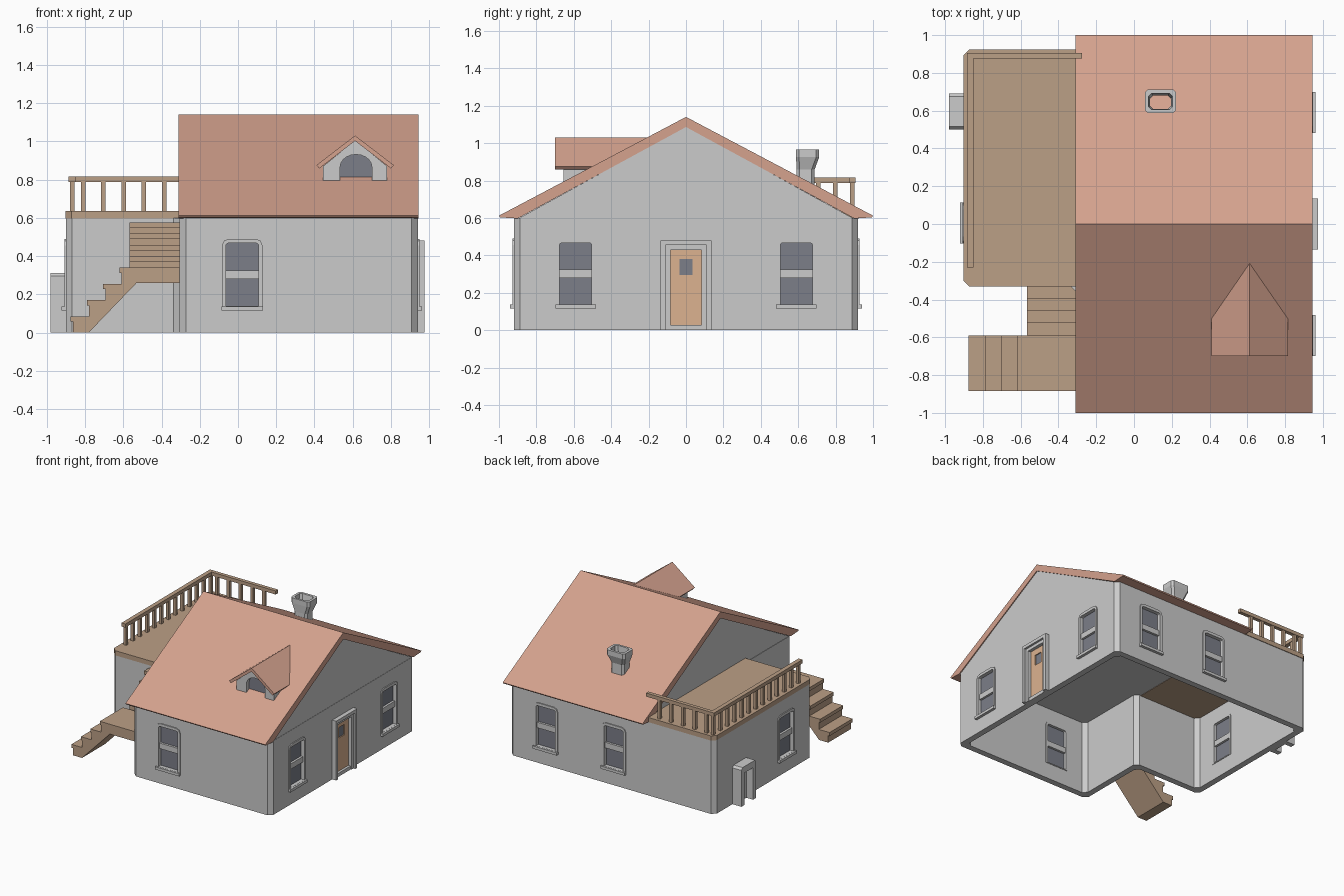
import bpy, bmesh, math
from mathutils import Matrix

if "Cube" in bpy.data.objects:
    bpy.data.objects.remove(bpy.data.objects["Cube"])

def material(name, rgb):
    m = bpy.data.materials.new(name)
    m.diffuse_color = (*rgb, 1)
    m.use_nodes = True
    m.node_tree.nodes["Principled BSDF"].inputs["Base Color"].default_value = m.diffuse_color
    return m

ROOF = material("roof_tile", (0.66, 0.36, 0.27))
WOOD = material("wood", (0.50, 0.35, 0.24))
DOOR = material("door_wood", (0.72, 0.45, 0.28))
GLASS = material("glass", (0.20, 0.21, 0.25))

I = Matrix.Identity(4)
PLAN = Matrix.Rotation(-math.pi / 2, 4, 'X')   # profile (x, y), depth = -z
SIDE = Matrix.Rotation(math.pi / 2, 4, 'Z')    # profile (y, z), depth = -x

def finish(bm, name, M, mat):
    bmesh.ops.recalc_face_normals(bm, faces=bm.faces)
    me = bpy.data.meshes.new(name)
    bm.to_mesh(me)
    bm.free()
    me.transform(M)
    if mat:
        me.materials.append(mat)
    ob = bpy.data.objects.new(name, me)
    bpy.context.collection.objects.link(ob)
    return ob

def prism(name, pts, d0, d1, M=I, mat=None):
    """Extrude a 2D profile (x, z) along y from d0 to d1."""
    bm = bmesh.new()
    a, b = [[bm.verts.new((x, d, z)) for x, z in pts] for d in (d0, d1)]
    bm.faces.new(a)
    bm.faces.new(b[::-1])
    for i in range(len(pts)):
        j = (i + 1) % len(pts)
        bm.faces.new((a[i], a[j], b[j], b[i]))
    return finish(bm, name, M, mat)

def lathe_rings(name, rings, M=I, mat=None, closed=True):
    """Bridge loops of equal length; closed joins last ring to first."""
    bm = bmesh.new()
    vs = [[bm.verts.new(p) for p in r] for r in rings]
    n = len(vs[0])
    for k in range(len(vs) if closed else len(vs) - 1):
        a, b = vs[k], vs[(k + 1) % len(vs)]
        for i in range(n):
            j = (i + 1) % n
            bm.faces.new((a[i], a[j], b[j], b[i]))
    return finish(bm, name, M, mat)

def frame(name, outer, inner, d0, d1, M=I, mat=None):
    ring = lambda pts, d: [(x, d, z) for x, z in pts]
    return lathe_rings(name, [ring(outer, d0), ring(outer, d1), ring(inner, d1), ring(inner, d0)], M, mat)

def rect(x0, x1, z0, z1):
    return [(x0, z0), (x1, z0), (x1, z1), (x0, z1)]

def box(name, x0, x1, y0, y1, z0, z1, M=I, mat=None):
    return prism(name, rect(x0, x1, z0, z1), y0, y1, M, mat)

def chamfer(pts, c):
    out = []
    for i, (x, y) in enumerate(pts):
        for qx, qy in (pts[i - 1], pts[(i + 1) % len(pts)]):
            d = math.hypot(qx - x, qy - y)
            out.append((x + (qx - x) * c / d, y + (qy - y) * c / d))
    return out

def arch_top(w, z0, z1, c):
    return [(-w, z0), (w, z0), (w, z1 - c), (w - c * .3, z1 - c * .3), (w - c, z1),
            (c - w, z1), (c * .3 - w, z1 - c * .3), (-w, z1 - c)]

def u_shape(w, h, t):
    return [(-w, 0), (-w, h), (w, h), (w, 0), (w - t, 0), (w - t, h - t), (t - w, h - t), (t - w, 0)]

def place(x, y, deg):
    return Matrix.Translation((x, y, 0)) @ Matrix.Rotation(math.radians(deg), 4, 'Z')

# L-shaped wall shell, chamfered corners
def ell(t):
    return chamfer([(-.90 + t, -.33 + t), (-.305 + t, -.33 + t), (-.305 + t, -.92 + t),
                    (.94 - t, -.92 + t), (.94 - t, .92 - t), (-.90 + t, .92 - t)], .032)
T = .05
walls = frame("walls", ell(0), ell(T), -.60, 0, PLAN)

# windows: local frame faces -y, depth 0 is the wall surface
cutters = []
spots = [(.022, -.92, 0), (.94, -.59, 90), (.94, .59, 90), (.61, .92, 180), (0, .92, 180), (-.90, .005, -90)]
for k, (x, y, deg) in enumerate(spots, 1):
    M = place(x, y, deg)
    cutters.append(prism("cut", arch_top(.098, .13, .48, .03), -.1, T + .05, M))
    frame(f"window_frame_{k}", arch_top(.106, .13, .49, .035), arch_top(.086, .138, .467, .012), -.008, T + .004, M)
    box(f"window_sill_{k}", -.108, .108, -.022, .01, .115, .137, M)
    box(f"window_rail_{k}", -.09, .09, .004, T, .28, .325, M)
    box(f"window_pane_{k}", -.09, .09, .022, .032, .132, .47, M, GLASS)

# front door
M = place(.94, 0, 90)
cutters.append(box("cut", -.10, .10, -.1, T + .05, -.05, .44, M))
prism("door_outer_frame", u_shape(.135, .48, .026), -.035, T, M)
prism("door_inner_frame", u_shape(.112, .457, .028), -.018, T, M)
box("door_threshold", -.11, .11, -.012, T, 0, .028, M)
frame("door_leaf", rect(-.086, .086, .026, .43), rect(-.035, .035, .295, .38), .008, .035, M, DOOR)
box("door_window", -.036, .036, .016, .026, .294, .381, M, GLASS)

# cut the openings
for c in cutters:
    m = walls.modifiers.new("opening", 'BOOLEAN')
    m.operation, m.solver, m.object = 'DIFFERENCE', 'EXACT', c
bpy.context.view_layer.update()
cut_mesh = bpy.data.meshes.new_from_object(walls.evaluated_get(bpy.context.evaluated_depsgraph_get()))
walls.modifiers.clear()
walls.data = cut_mesh
for c in cutters:
    bpy.data.objects.remove(c)

# low hatch surround on the left wall
M = place(-.90, .595, -90)
prism("hatch_surround", [(-.095, 0), (-.095, .295), (-.08, .312), (.08, .312), (.095, .295), (.095, 0),
                         (.055, 0), (.055, .26), (-.055, .26), (-.055, 0)], -.08, .01, M)
box("hatch_panel", -.06, .06, -.02, .01, 0, .27, M)

# gables and main roof
prism("gable", [(-.89, .60), (.89, .60), (0, 1.088)], -.938, .302, SIDE)
prism("main_roof", [(-1, .612), (0, 1.14), (1, .612), (.995, .603), (.90, .597), (0, 1.086),
                    (-.90, .597), (-.995, .603)], -.945, .31, SIDE, ROOF)

# dormer
arch = [(.617 + .083 * math.cos(a), .865 + .066 * math.sin(a)) for a in [math.pi * i / 10 for i in range(11)]]
prism("dormer_walls", [(.445, .78), (.445, .87), (.613, 1.005), (.78, .87), (.78, .78), (.70, .78)]
      + arch + [(.534, .78)], -.655, -.40)
box("dormer_pane", .53, .705, -.62, -.60, .78, .94, mat=GLASS)
prism("dormer_roof", [(.41, .875), (.612, 1.03), (.815, .875), (.80, .858), (.612, 1.002), (.425, .858)],
      -.70, -.205, mat=ROOF)

# flared hollow chimney
def stack(x0, x1, y0, y1, z, c=.016):
    return [(x, y, z) for x, y in chamfer([(x0, y0), (x1, y0), (x1, y1), (x0, y1)], c)]
lathe_rings("chimney", [stack(.08, .20, .592, .688, .70), stack(.08, .20, .592, .688, .86),
                        stack(.057, .223, .588, .712, .925), stack(.057, .223, .588, .712, .965),
                        stack(.077, .203, .605, .692, .965), stack(.085, .195, .61, .68, .90),
                        stack(.085, .195, .61, .68, .70)])

# roof deck on the wing
prism("deck", [(-.30, -.33), (-.30, .925), (-.87, .925), (-.902, .893), (-.902, -.30), (-.87, -.332)],
      -.635, -.597, PLAN, WOOD)

# deck railing
box("left_rail", -.885, -.85, -.23, .905, .788, .817, mat=WOOD)
box("back_rail", -.85, -.275, .875, .905, .788, .817, mat=WOOD)
posts = [(-.867, -.20 + 1.09 * i / 12) for i in range(13)] + [(-.81 + .106 * i, .89) for i in range(5)]
for k, (x, y) in enumerate(posts, 1):
    box(f"baluster_{k}", x - .012, x + .012, y - .012, y + .012, .63, .79, mat=WOOD)

# stairs: flights with overhanging treads
def treads(u, z, run, rise, n, end):
    pts, nose = [], .012
    for i in range(n):
        a, h = u - run * i, z - rise * i
        pts += [(a, h), (a, h - .028), (a + nose, h - .028), (a + nose, h - rise)]
    pts[-1] = (pts[-1][0], end)
    return pts

prism("lower_stairs", [(-.305, .34)] + treads(-.62, .34, .085, .085, 4, 0)
      + [(-.78, 0), (-.53, .26), (-.305, .26)], -.885, -.59, mat=WOOD)
prism("upper_stairs", [(-.325, .576)] + treads(-.395, .576, .065, .059, 4, .26)
      + [(-.56, .26), (-.325, .50)], .305, .567, SIDE, WOOD)
